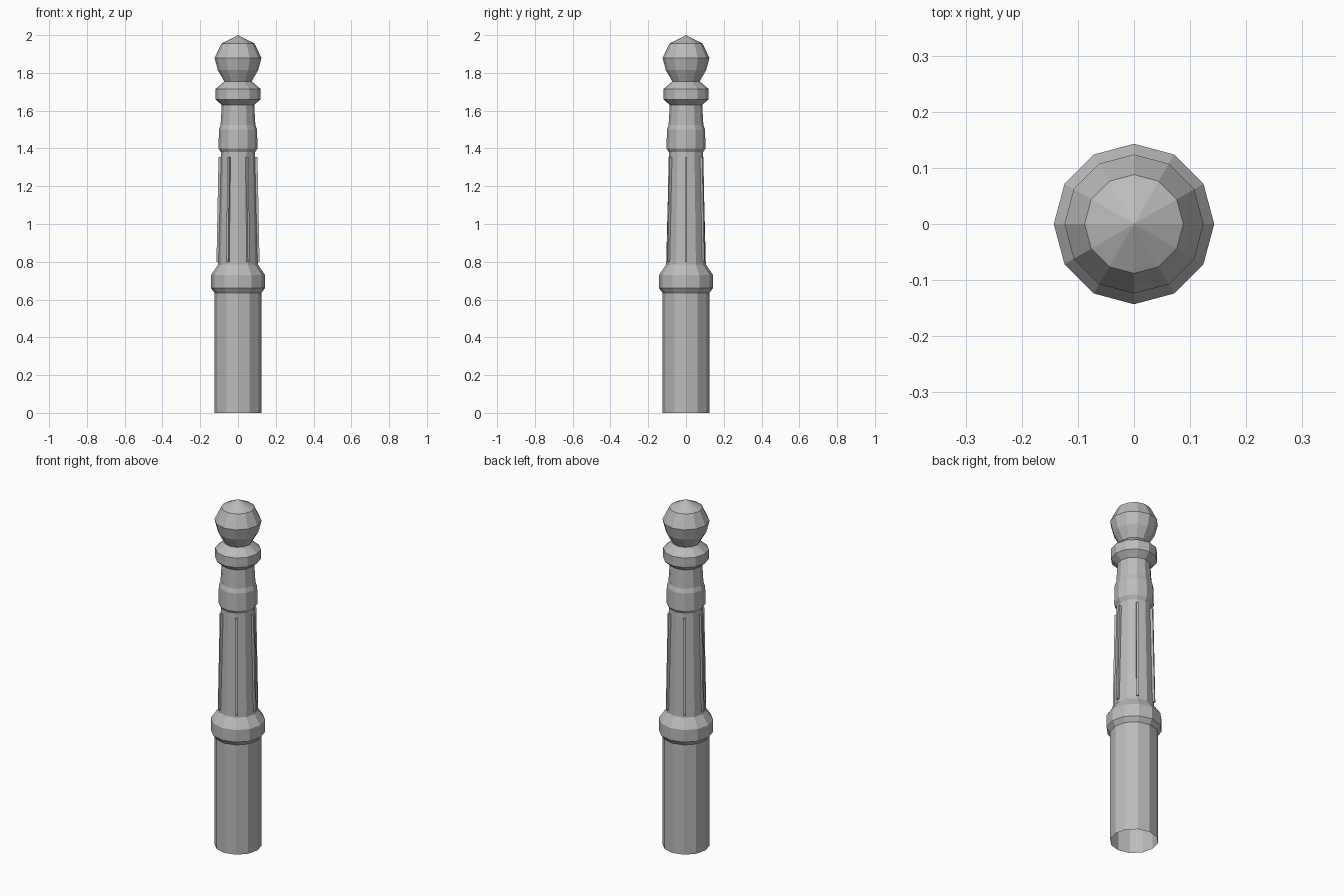
import bpy
import bmesh
from math import cos, sin, pi
from mathutils import Matrix, Vector

cube = bpy.data.objects.get("Cube")
if cube:
    bpy.data.objects.remove(cube, do_unlink=True)

SIDES = 12

metal = bpy.data.materials.new("grey_metal")
metal.use_nodes = True
GREY = (0.5, 0.5, 0.5, 1)
metal.diffuse_color = GREY
metal.node_tree.nodes["Principled BSDF"].inputs["Base Color"].default_value = GREY


def add_object(name, bm):
    bmesh.ops.recalc_face_normals(bm, faces=bm.faces)
    mesh = bpy.data.meshes.new(name)
    bm.to_mesh(mesh)
    bm.free()
    mesh.materials.append(metal)
    obj = bpy.data.objects.new(name, mesh)
    bpy.context.collection.objects.link(obj)
    return obj


def lathe(name, profile):
    """Turn (radius, height) points into a faceted shell, open at the ends."""
    bm = bmesh.new()
    points = [bm.verts.new((r, 0, z)) for r, z in profile]
    edges = [bm.edges.new(pair) for pair in zip(points, points[1:])]
    bmesh.ops.spin(bm, geom=points + edges, cent=(0, 0, 0), axis=(0, 0, 1),
                   angle=2 * pi, steps=SIDES, use_merge=True)
    bmesh.ops.remove_doubles(bm, verts=bm.verts, dist=0.0005)
    return add_object(name, bm)


# Hollow base tube, collar, tapered shaft and upper rings
lathe("post", [
    (0.124, 0), (0.124, 0.635), (0.143, 0.66), (0.143, 0.73),
    (0.105, 0.785), (0.09, 1.38), (0.103, 1.4), (0.101, 1.5),
    (0.092, 1.525), (0.086, 1.63), (0.12, 1.66), (0.12, 1.715),
    (0.072, 1.755)])

# Pointed ball on top
lathe("ball_finial", [
    (0.072, 1.755), (0.107, 1.815), (0.124, 1.88), (0.088, 1.955), (0, 2)])

# Thin ribs that follow the taper of the shaft
bm = bmesh.new()
for i in range(6):
    rib = bmesh.ops.create_cube(bm, size=1)["verts"]
    for v in rib:
        top = v.co.z > 0
        outer = 0.103 if top else 0.114
        v.co = Vector((outer if v.co.x > 0 else outer - 0.03,
                       v.co.y * 0.012, 1.355 if top else 0.8))
    bmesh.ops.rotate(bm, verts=rib, cent=(0, 0, 0),
                     matrix=Matrix.Rotation(i * pi / 3, 3, 'Z'))
add_object("shaft_ribs", bm)
